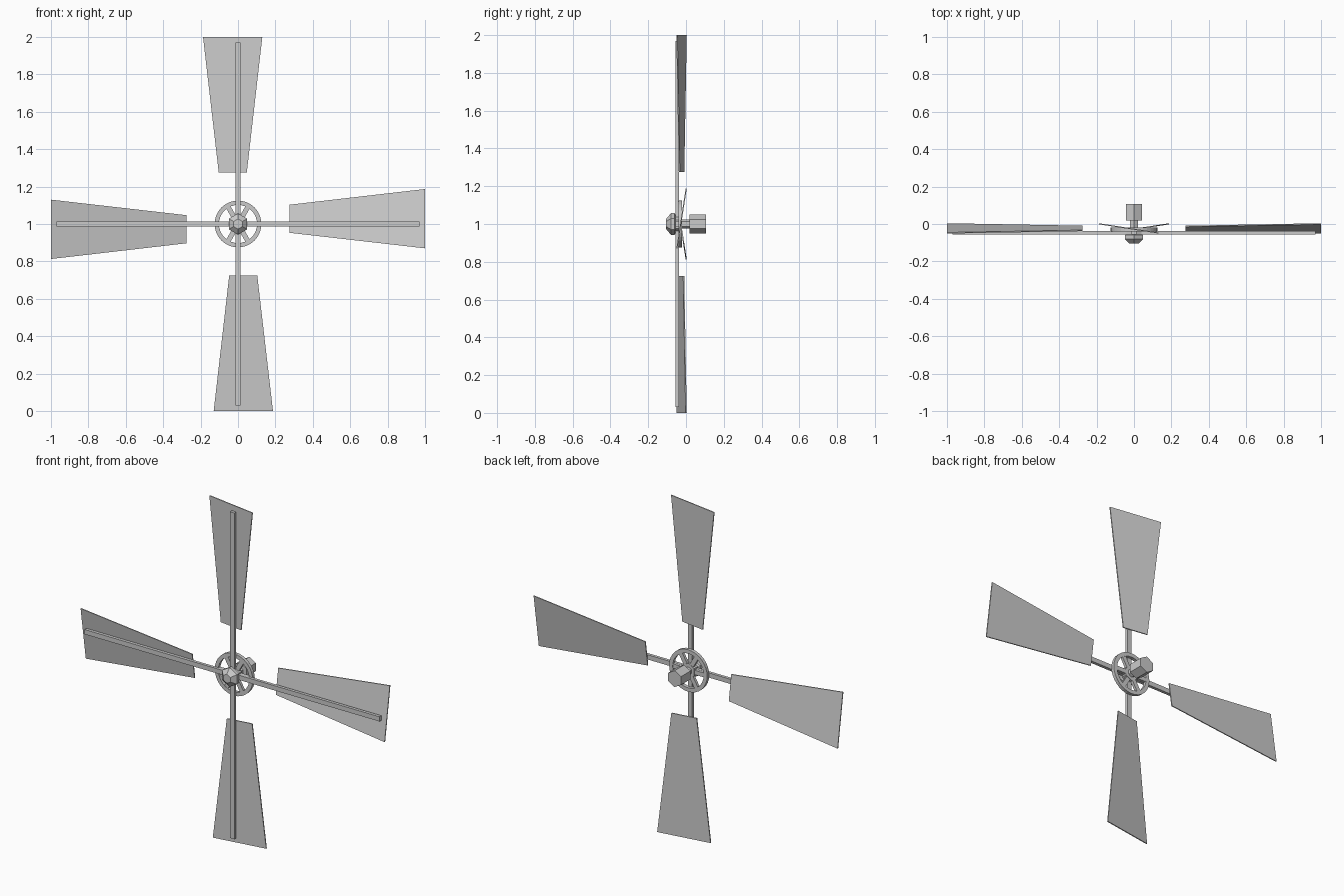
import bpy, bmesh
from math import sin, cos, pi
from mathutils import Matrix, Vector

if "Cube" in bpy.data.objects:
    bpy.data.objects.remove(bpy.data.objects["Cube"])

CENTRE = Vector((0, 0, 1))


def make(name, verts, faces, angle=0.0):
    """Mesh around the rotor axis, spun about y and raised to the hub."""
    me = bpy.data.meshes.new(name)
    me.from_pydata(verts, [], faces)
    bm = bmesh.new()
    bm.from_mesh(me)
    bmesh.ops.recalc_face_normals(bm, faces=bm.faces)
    bmesh.ops.transform(bm, verts=bm.verts,
                        matrix=Matrix.Translation(CENTRE) @ Matrix.Rotation(angle, 4, 'Y'))
    bm.to_mesh(me)
    bm.free()
    ob = bpy.data.objects.new(name, me)
    bpy.context.collection.objects.link(ob)
    return ob


def prism(name, outline, front, back, angle=0.0):
    """Extrude an (x, z) outline between two depths, given as functions of x."""
    n = len(outline)
    verts = [(x, front(x), z) for x, z in outline] + [(x, back(x), z) for x, z in outline]
    faces = [range(n), range(n, 2 * n)]
    faces += [(i, (i + 1) % n, n + (i + 1) % n, n + i) for i in range(n)]
    return make(name, verts, faces, angle)


def box(name, x, y0, y1, z0, z1, angle=0.0):
    return prism(name, [(-x, z0), (x, z0), (x, z1), (-x, z1)],
                 lambda _: y0, lambda _: y1, angle)


def lathe(name, profile, n, closed=False):
    """Turn a (radius, y) profile about the rotor axis."""
    verts = [(r * sin(2 * pi * i / n), y, r * cos(2 * pi * i / n))
             for r, y in profile for i in range(n)]
    m = len(profile)
    faces = []
    for k in range(m if closed else m - 1):
        a, b = k * n, (k + 1) % m * n
        faces += [(a + i, a + (i + 1) % n, b + (i + 1) % n, b + i) for i in range(n)]
    if not closed:
        faces += [range(n), range((m - 1) * n, m * n)]
    return make(name, verts, faces)


# four pitched sails, each with its supporting arm
SAIL = [(-0.103, 0.275), (0.047, 0.275), (0.13, 1.0), (-0.187, 1.0)]
for q in range(4):
    a = q * pi / 2
    prism(f"sail_{q + 1}", SAIL, lambda x: -0.031 - 0.155 * x,
          lambda x: -0.025 - 0.155 * x, a)
    box(f"arm_{q + 1}", 0.014, -0.055, -0.037, 0.0, 0.97, a)

# spoked hub wheel
lathe("wheel_rim", [(0.125, -0.04), (0.125, -0.02), (0.102, -0.02), (0.102, -0.04)], 32, True)
for s in range(6):
    box(f"wheel_spoke_{s + 1}", 0.013, -0.038, -0.022, 0.02, 0.108, s * pi / 3 + pi / 6)

# front hex cap, thin axle and rear hex shaft
lathe("hub_cap", [(0.045, -0.02), (0.045, -0.055), (0.057, -0.06), (0.057, -0.08), (0.027, -0.105)], 6)
lathe("axle", [(0.024, -0.03), (0.024, 0.03)], 6)
lathe("rear_shaft", [(0.049, 0.018), (0.049, 0.107)], 6)
